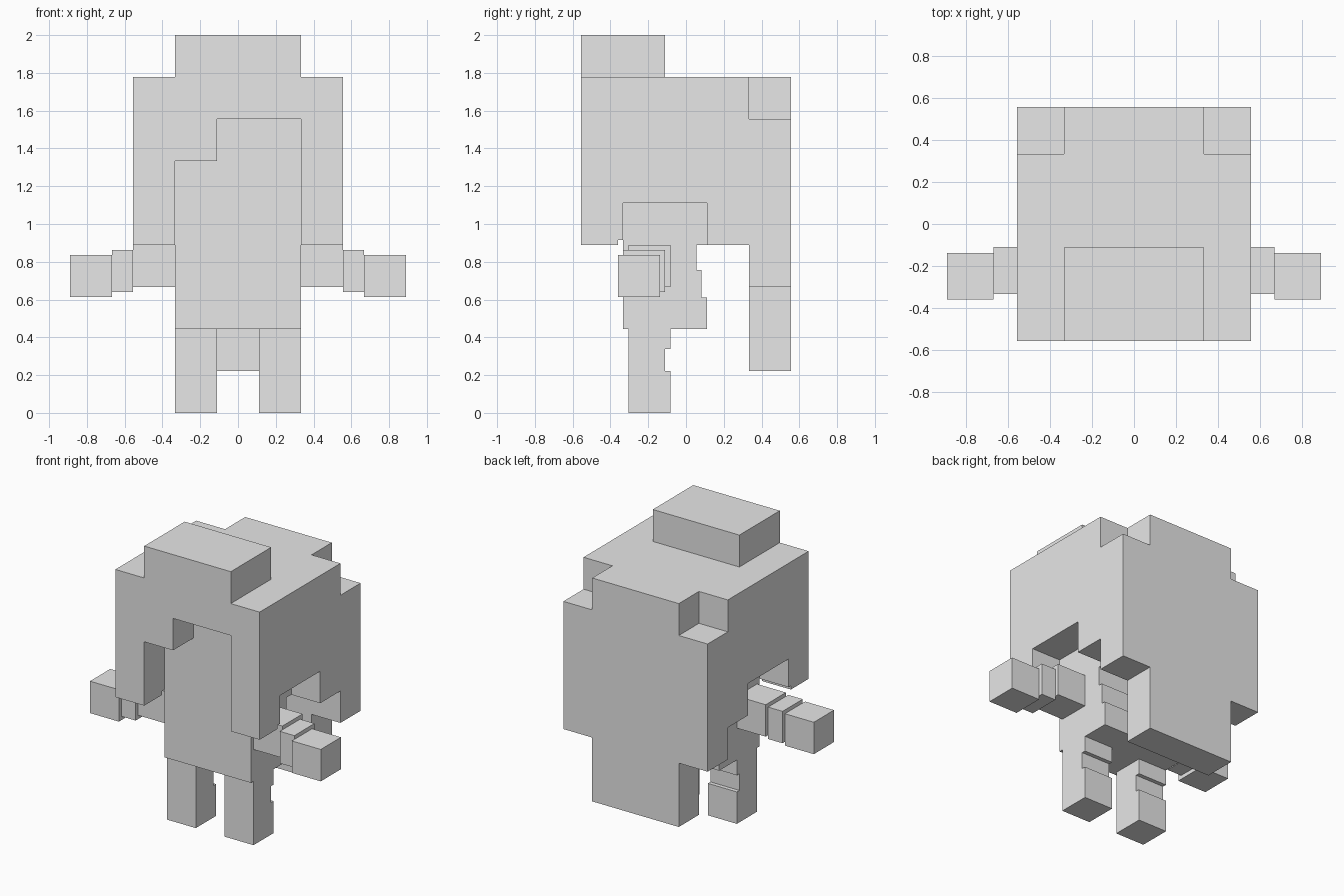
import bpy, bmesh

U = 2 / 9  # one block unit

cube = bpy.data.objects.get("Cube")
if cube:
    bpy.data.objects.remove(cube, do_unlink=True)

grey = bpy.data.materials.new("light_grey")
grey.use_nodes = True
grey.diffuse_color = (0.8, 0.8, 0.8, 1)
grey.node_tree.nodes["Principled BSDF"].inputs["Base Color"].default_value = (0.8, 0.8, 0.8, 1)


def prism(name, profile, axis, lo, hi):
    """Extrude a profile (other axis, z) along x or y, in block units."""
    bm = bmesh.new()
    put = (lambda a, z: (lo, a, z)) if axis == "x" else (lambda a, z: (a, lo, z))
    face = bm.faces.new([bm.verts.new(put(a, z)) for a, z in profile])
    ext = bmesh.ops.extrude_face_region(bm, geom=[face])
    verts = [v for v in ext["geom"] if isinstance(v, bmesh.types.BMVert)]
    d = hi - lo
    bmesh.ops.translate(bm, verts=verts, vec=(d, 0, 0) if axis == "x" else (0, d, 0))
    bmesh.ops.recalc_face_normals(bm, faces=bm.faces)
    bmesh.ops.scale(bm, verts=bm.verts, vec=(U, U, U))
    mesh = bpy.data.meshes.new(name)
    bm.to_mesh(mesh)
    bm.free()
    mesh.materials.append(grey)
    obj = bpy.data.objects.new(name, mesh)
    bpy.context.collection.objects.link(obj)
    return obj


def box(name, x, y, z):
    return prism(name, [(x[0], z[0]), (x[1], z[0]), (x[1], z[1]), (x[0], z[1])], "y", *y)


def span(s, a, b):
    """Range on the left (s=1) or right (s=-1) side."""
    return (a, b) if s > 0 else (-b, -a)


# Head and hair tuft
box("head", (-1.5, 1.5), (-1.5, 1.5), (4, 8))
box("hair_tuft", (-1.5, 1.5), (-2.5, -0.5), (8, 9))

# Fringe with its stepped face opening
prism("hair_fringe", [(-2.5, 4.12), (-1.5, 4.12), (-1.5, 6), (-0.5, 6), (-0.5, 7), (1.5, 7),
                      (1.5, 4.12), (2.5, 4.12), (2.5, 8), (-2.5, 8)], "y", -2.5, -1.5)

# Long back hair with notched upper corners
prism("hair_back", [(-1.5, 1), (1.5, 1), (1.5, 3), (2.5, 3), (2.5, 7), (1.5, 7), (1.5, 8),
                    (-1.5, 8), (-1.5, 7), (-2.5, 7), (-2.5, 3), (-1.5, 3)], "y", 1.5, 2.5)

# Torso, stepping in towards the neck at the back
prism("torso", [(-1.5, 2), (0.5, 2), (0.5, 2.75), (0.37, 2.75), (0.37, 3.4),
                (0.25, 3.4), (0.25, 4), (-1.5, 4)], "x", -1.5, 1.5)

for s, side in ((1, "left"), (-1, "right")):
    # Side hair, cut away above the arm
    prism(f"{side}_side_hair", [(-1.5, 5), (0.5, 5), (0.5, 4), (1.5, 4), (1.5, 8), (-1.5, 8)],
          "x", *span(s, 1.5, 2.5))
    box(f"{side}_fringe_tip", span(s, 1.5, 2.5), (-2.5, -1.62), (4, 4.12))
    # Arm segments, each dropped and moved forward a little
    for i, (part, a, b) in enumerate((("upper_arm", 1.5, 2.5), ("forearm", 2.5, 3), ("hand", 3, 4))):
        o = 0.12 * i
        box(f"{side}_{part}", span(s, a, b), (-1.375 - o, -0.375 - o), (3 - o, 4 - o))
    # Leg with a shallow groove behind the knee
    prism(f"{side}_leg", [(-1.375, 0), (-0.375, 0), (-0.375, 1), (-0.5, 1), (-0.5, 1.52),
                          (-0.375, 1.52), (-0.375, 2), (-1.375, 2)], "x", *span(s, 0.5, 1.5))
